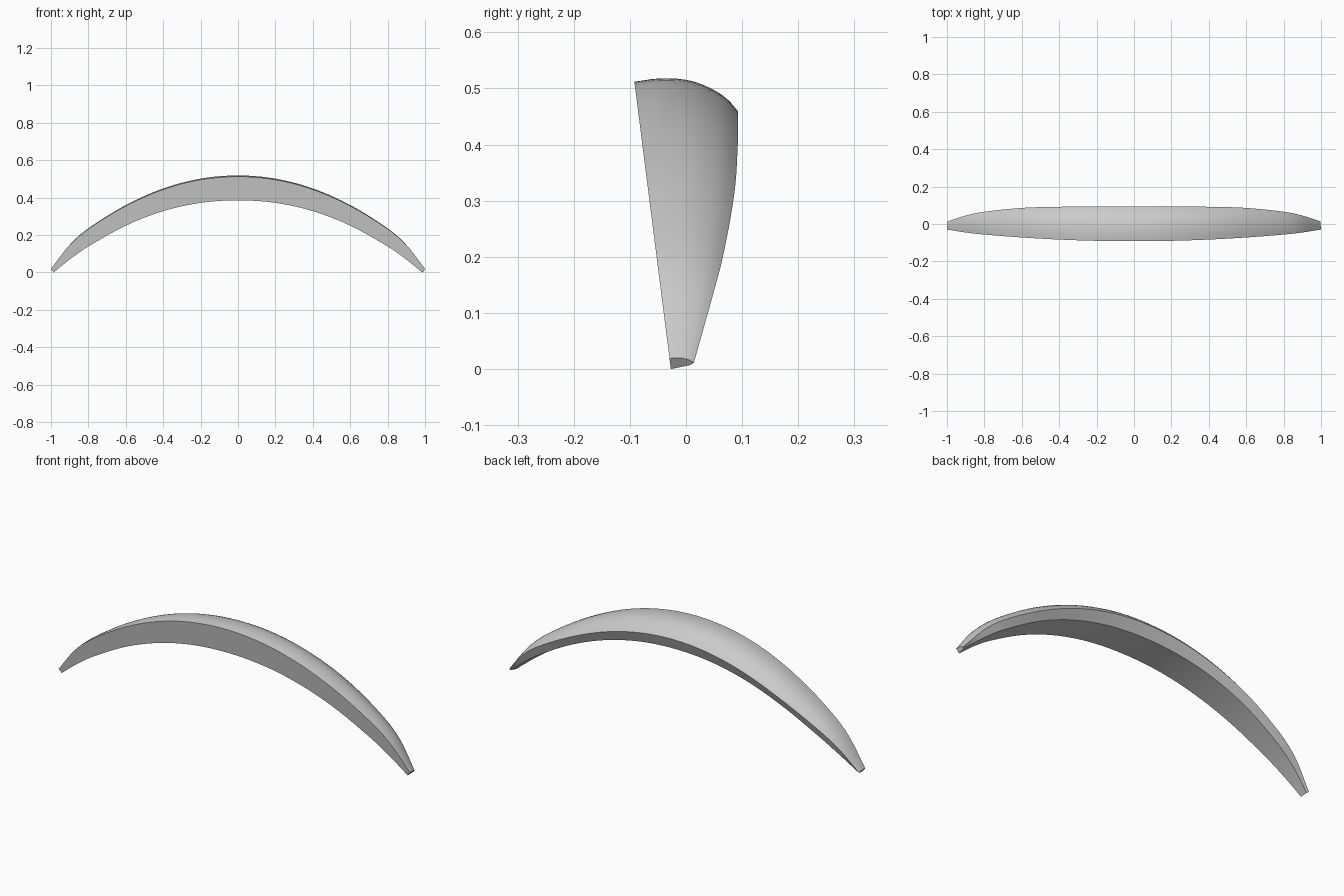
import bpy, bmesh

cube = bpy.data.objects.get("Cube")
if cube:
    bpy.data.objects.remove(cube, do_unlink=True)


def curve(xs, ys, x):
    """Smooth cubic through the knots."""
    n = len(xs)
    slope = [(ys[min(i + 1, n - 1)] - ys[max(i - 1, 0)]) /
             (xs[min(i + 1, n - 1)] - xs[max(i - 1, 0)]) for i in range(n)]
    k = max(i for i in range(n - 1) if xs[i] <= x or i == 0)
    h = xs[k + 1] - xs[k]
    t = (x - xs[k]) / h
    a, b = ys[k], ys[k + 1]
    return (a + (b - a) * t * t * (3 - 2 * t)
            + h * slope[k] * t * (1 - t) ** 2 - h * slope[k + 1] * t * t * (1 - t))


# Half-length profiles, extended past the middle so they mirror smoothly
KNOTS = [-0.2, 0, 0.2, 0.4, 0.6, 0.8, 0.9, 1]
TOP = [0.495, 0.512, 0.495, 0.443, 0.355, 0.232, 0.146, 0.019]
BOTTOM = [0.372, 0.385, 0.372, 0.329, 0.254, 0.146, 0.079, 0]
BACK = [0.093, 0.093, 0.093, 0.092, 0.086, 0.066, 0.046, 0.014]
# Rounded crown across the depth
CROWN_Y = [0, 0.25, 0.54, 0.78, 0.92, 1]
CROWN_Z = [0, 0.006, 0.002, -0.016, -0.035, -0.053]
STEPS = 12


def front_y(z):
    return -0.027 - 0.127 * z


def section(u):
    """Closed cross-section at signed position u along the length."""
    a = abs(u)
    top, bottom, back = (curve(KNOTS, p, a) for p in (TOP, BOTTOM, BACK))
    front = front_y(top)
    r = (back - front) / 0.185
    pts = []
    for i in range(STEPS + 1):
        t = i / STEPS
        dz = curve(CROWN_Y, CROWN_Z, t) * r ** 1.3
        pts.append((u * (1 - 0.004 * t), front + (back - front) * t, top + dz))
    pts.append((u * 0.989, back - 0.003 - 0.019 * r, bottom + 0.004 + 0.012 * r))
    pts.append((u * 0.985, front_y(bottom), bottom))
    return pts


# Loft the sections and cap both tips
bm = bmesh.new()
N = 32
rings = []
for i in range(-N, N + 1):
    s = i / N
    u = s * (1.35 - 0.35 * abs(s))  # closer sections near the tips
    rings.append([bm.verts.new(p) for p in section(u)])
for a, b in zip(rings, rings[1:]):
    for j in range(len(a)):
        k = (j + 1) % len(a)
        bm.faces.new((a[j], a[k], b[k], b[j]))
bm.faces.new(rings[0])
bm.faces.new(rings[-1])
bmesh.ops.recalc_face_normals(bm, faces=bm.faces)
mesh = bpy.data.meshes.new("curved_crescent")
bm.to_mesh(mesh)
bm.free()

# Single plain grey
grey = bpy.data.materials.new("light_grey")
grey.use_nodes = True
color = (0.6, 0.6, 0.6, 1)
grey.diffuse_color = color
grey.node_tree.nodes["Principled BSDF"].inputs["Base Color"].default_value = color
mesh.materials.append(grey)

crescent = bpy.data.objects.new("curved_crescent", mesh)
bpy.context.collection.objects.link(crescent)
bpy.ops.object.select_all(action="DESELECT")
crescent.select_set(True)
bpy.context.view_layer.objects.active = crescent
bpy.ops.object.shade_smooth_by_angle(angle=0.5)
